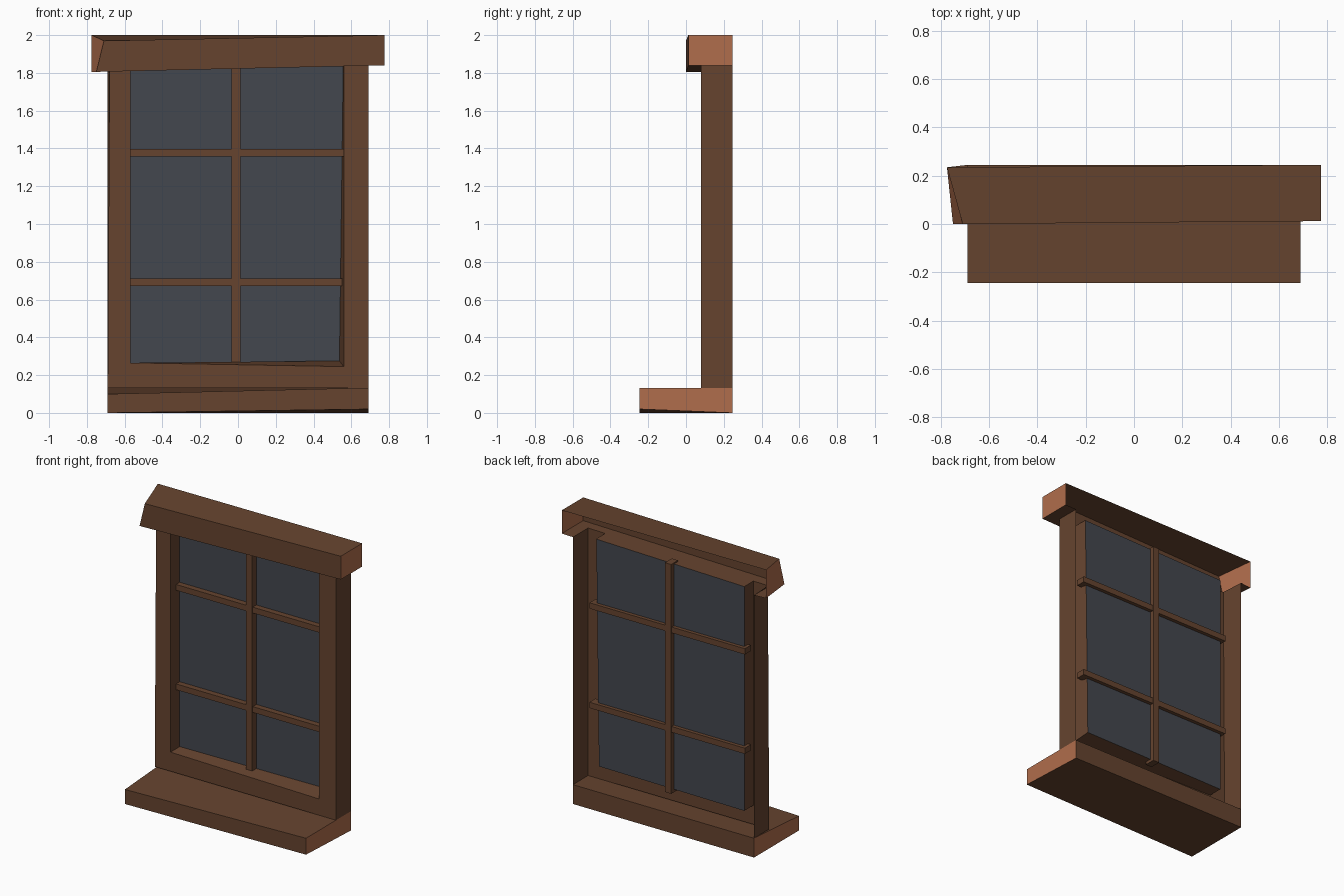
import bpy, bmesh

if "Cube" in bpy.data.objects:
    bpy.data.objects.remove(bpy.data.objects["Cube"])


def material(name, hex_code):
    lin = []
    for i in (0, 2, 4):
        c = int(hex_code[i:i + 2], 16) / 255
        lin.append(c / 12.92 if c <= 0.04045 else ((c + 0.055) / 1.055) ** 2.4)
    m = bpy.data.materials.new(name)
    m.diffuse_color = (*lin, 1)
    m.use_nodes = True
    m.node_tree.nodes["Principled BSDF"].inputs["Base Color"].default_value = m.diffuse_color
    return m


WOOD = material("dark_wood", "66442F")
END = material("end_grain", "B06D4C")
GLASS = material("window_glass", "43474E")


def build(name, panels, mats):
    """One object from flat panels: each is (corner points, material slot)."""
    bm = bmesh.new()
    for pts, slot in panels:
        f = bm.faces.new([bm.verts.new(p) for p in pts])
        f.material_index = slot
    bmesh.ops.remove_doubles(bm, verts=bm.verts, dist=0.0005)
    bmesh.ops.recalc_face_normals(bm, faces=bm.faces)
    me = bpy.data.meshes.new(name)
    bm.to_mesh(me)
    bm.free()
    for m in mats:
        me.materials.append(m)
    ob = bpy.data.objects.new(name, me)
    bpy.context.collection.objects.link(ob)
    return ob


def box(x0, x1, y0, y1, z0, z1):
    lo = [(x0, y0, z0), (x1, y0, z0), (x1, y1, z0), (x0, y1, z0)]
    hi = [(x, y, z1) for x, y, _ in lo]
    sides = [(lo[i], lo[(i + 1) % 4], hi[(i + 1) % 4], hi[i]) for i in range(4)]
    return [(p, 0) for p in [lo, hi] + sides]


def under(x, y):
    """Point on the slightly tilted underside of the lintel."""
    return (x, y, 1.8225 + 0.0226 * x)


BACK, FRONT, PANE = 0.245, 0.08, 0.18
W, IN_L, IN_R = 0.69, -0.57, 0.56

# Sill: closed slab with a skewed front edge and lighter ends
b = [(-W, -BACK, 0), (W, -BACK, 0.02), (W, BACK, 0), (-W, BACK, 0)]
t = [(-W, -BACK, 0.10), (W, -BACK, 0.133), (W, BACK, 0.133), (-W, BACK, 0.133)]
build("sill", [(b, 0), (t, 0)] +
      [((b[i], b[(i + 1) % 4], t[(i + 1) % 4], t[i]), i % 2) for i in range(4)], [WOOD, END])

# Lintel: hollow cover, open at the back, with a broken left end
t = [(-0.71, 0, 1.97), (0.775, 0.012, 2), (0.775, BACK, 2), (-0.775, 0.235, 2)]
b = [under(-0.75, 0), under(0.775, 0.012), under(0.775, BACK), under(-0.775, 0.235)]
lintel = [(t, 0),
          ((b[0], b[1], t[1], t[0]), 0),
          ((b[1], b[2], t[2], t[1]), 1),
          ((b[3], b[0], t[0], t[3]), 1),
          # underside strips around the hollow jambs
          ((b[0], b[1], under(W, FRONT), under(-W, FRONT)), 0),
          ((b[1], b[2], under(W, BACK), under(W, FRONT)), 0),
          ((b[3], b[0], under(-W, FRONT), under(-W, BACK)), 0),
          ((under(IN_L, FRONT), under(IN_R, FRONT), under(IN_R, PANE), under(IN_L, PANE)), 0)]
build("lintel", lintel, [WOOD, END])

# Frame: U-shaped front, reveals running in to the pane, outer sides, no back
Z = 0.133
out = [under(-0.68, FRONT), (-W, FRONT, Z), (W, FRONT, Z), under(W, FRONT)]
inn = [under(IN_L, FRONT), (IN_L, FRONT, 0.265), (IN_R, FRONT, 0.245), under(IN_R, FRONT)]
pane = [under(IN_L, PANE), (IN_L, PANE, 0.265), (0.537, PANE, 0.275), under(0.557, PANE)]
frame = []
for i in range(3):
    frame.append(((out[i], out[i + 1], inn[i + 1], inn[i]), 0))
    frame.append(((inn[i], inn[i + 1], pane[i + 1], pane[i]), 0))
for top, foot, x in ((out[0], out[1], -W), (out[3], out[2], W)):
    frame.append(((top, foot, (x, BACK, Z), under(x, BACK)), 0))
build("frame", frame, [WOOD])

# Glass
build("glass", [(pane, 0)], [GLASS])

# Glazing bars
build("upright_bar", box(-0.034, 0.014, 0.135, 0.21, 0.25, 1.83), [WOOD])
for name, z in (("lower_bar", 0.672), ("upper_bar", 1.357)):
    build(name, box(-0.592, 0.592, 0.14, 0.205, z, z + 0.04), [WOOD])
